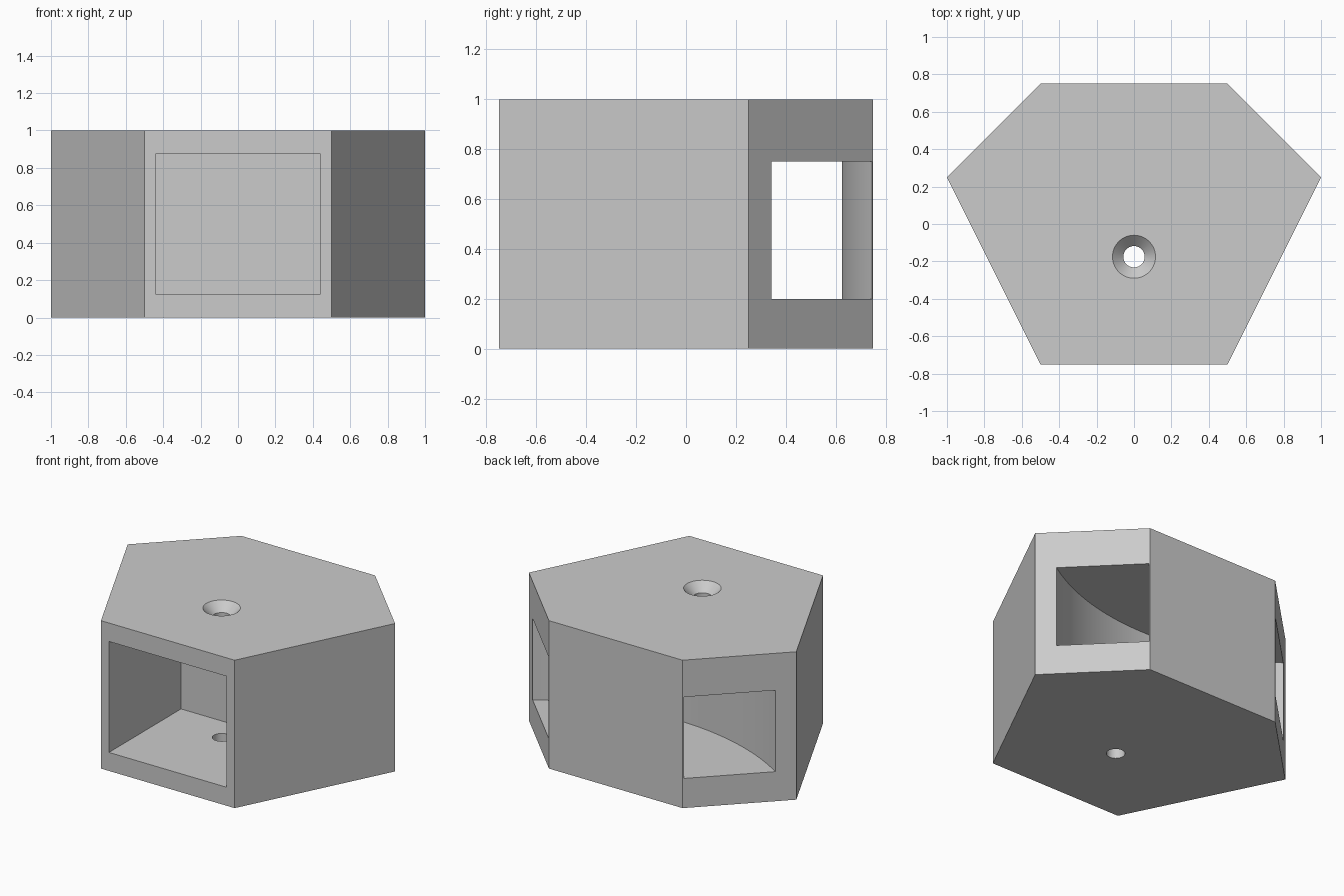
import bpy, bmesh, math

if "Cube" in bpy.data.objects:
    bpy.data.objects.remove(bpy.data.objects["Cube"], do_unlink=True)

grey = bpy.data.materials.new("plain grey")
grey.use_nodes = True
grey.diffuse_color = (0.6, 0.6, 0.6, 1)
grey.node_tree.nodes["Principled BSDF"].inputs["Base Color"].default_value = (0.6, 0.6, 0.6, 1)


def prism(name, outline, bottom, top):
    """Extrude a flat outline upward between two heights."""
    bm = bmesh.new()
    face = bm.faces.new([bm.verts.new((x, y, bottom)) for x, y in outline])
    grown = bmesh.ops.extrude_face_region(bm, geom=[face])["geom"]
    for v in grown:
        if isinstance(v, bmesh.types.BMVert):
            v.co.z = top
    return finish(name, bm)


def finish(name, bm):
    bmesh.ops.recalc_face_normals(bm, faces=bm.faces)
    mesh = bpy.data.meshes.new(name)
    bm.to_mesh(mesh)
    bm.free()
    mesh.materials.append(grey)
    obj = bpy.data.objects.new(name, mesh)
    bpy.context.collection.objects.link(obj)
    return obj


def cone(name, low_radius, high_radius, bottom, top, y):
    bm = bmesh.new()
    bmesh.ops.create_cone(bm, cap_ends=True, segments=64, radius1=low_radius,
                          radius2=high_radius, depth=top - bottom)
    bmesh.ops.translate(bm, verts=bm.verts, vec=(0, y, (top + bottom) / 2))
    return finish(name, bm)


def cut(body, cutter):
    cutter.hide_render = True
    mod = body.modifiers.new("cut", "BOOLEAN")
    mod.operation = "DIFFERENCE"
    mod.solver = "EXACT"
    mod.object = cutter
    bpy.context.view_layer.objects.active = body
    bpy.ops.object.modifier_apply(modifier=mod.name)
    bpy.data.objects.remove(cutter, do_unlink=True)


# Six-sided body
right_half = [(0.5, -0.75), (1, 0.25), (0.5, 0.75)]
body = prism("hexagonal_body", right_half + [(-x, y) for x, y in reversed(right_half)], 0, 1)

# Rectangular pocket in the front
cut(body, prism("front_pocket", [(-0.44, -0.9), (0.44, -0.9), (0.44, 0.02), (-0.44, 0.02)], 0.125, 0.875))


# Curved tunnel joining the two slanted back faces
def arc(radius, center_y=1.75, half_angle=math.radians(42), steps=48):
    angles = [half_angle * (2 * i / steps - 1) for i in range(steps + 1)]
    return [(radius * math.sin(a), center_y - radius * math.cos(a)) for a in angles]


cut(body, prism("curved_tunnel", arc(1.675) + arc(1.125)[::-1], 0.2, 0.75))

# Vertical screw hole with a countersunk top
hole_y = -0.175
cut(body, cone("screw_hole", 0.057, 0.057, -0.1, 1.1, hole_y))
cut(body, cone("countersink", 0.055, 0.117, 0.94, 1.002, hole_y))

# Smooth the curved walls, keep the corners sharp
bpy.ops.object.select_all(action="DESELECT")
body.select_set(True)
bpy.context.view_layer.objects.active = body
bpy.ops.object.shade_smooth_by_angle(angle=math.radians(25))
